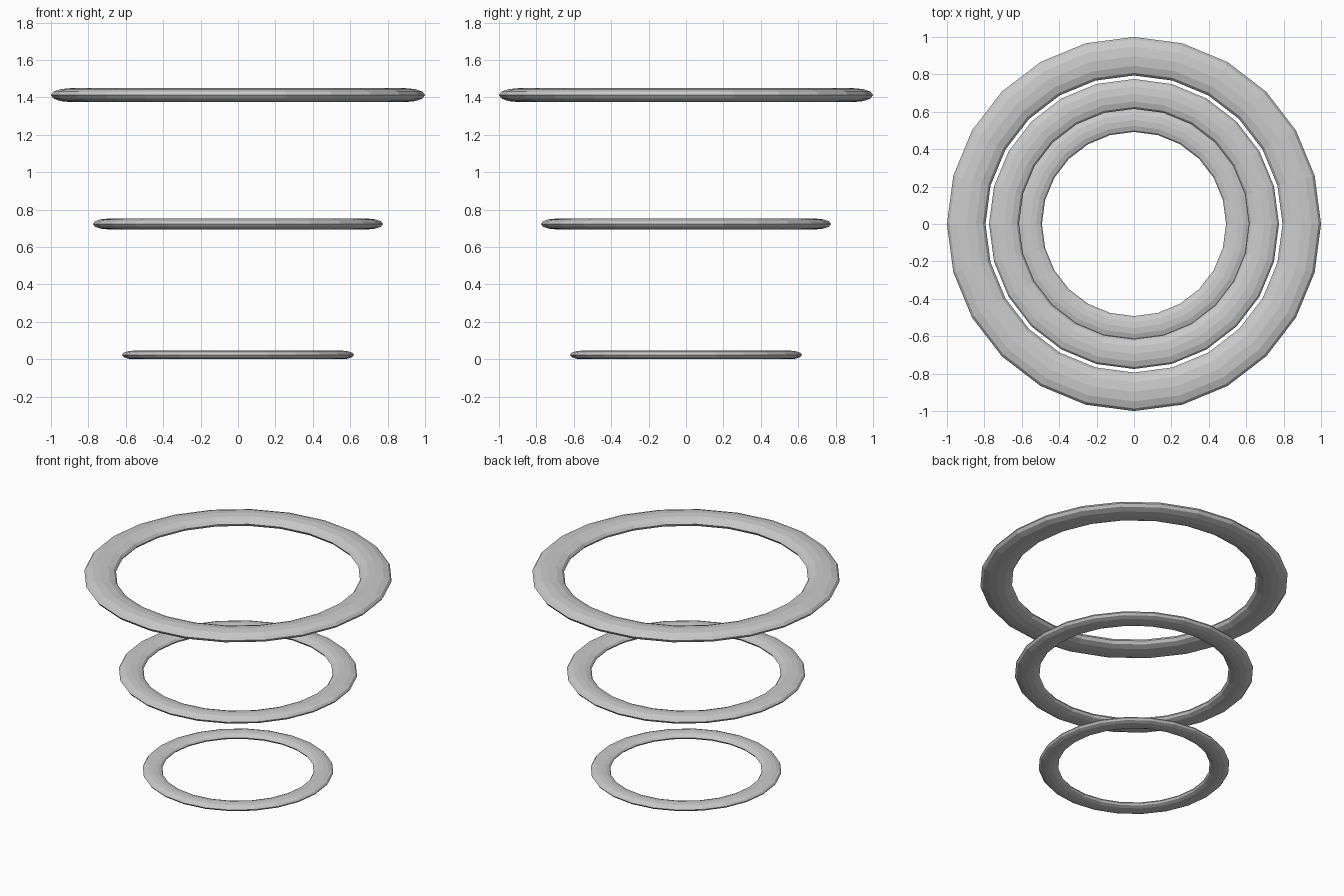
import bpy

if "Cube" in bpy.data.objects:
    bpy.data.objects.remove(bpy.data.objects["Cube"])

# Single plain grey for all rings
grey = bpy.data.materials.new("light_grey")
grey.diffuse_color = (0.6, 0.6, 0.6, 1)
grey.use_nodes = True
grey.node_tree.nodes["Principled BSDF"].inputs["Base Color"].default_value = grey.diffuse_color


def ring(name, size, z):
    """Flattened low-poly torus with outer radius `size`, centred at height z."""
    bpy.ops.mesh.primitive_torus_add(
        major_segments=24, minor_segments=12,
        major_radius=0.897 * size, minor_radius=0.103 * size,
        location=(0, 0, z))
    obj = bpy.context.object
    obj.name = name
    obj.scale.z = 0.36  # squash the tube
    bpy.ops.object.transform_apply(location=False, rotation=False, scale=True)
    obj.data.materials.append(grey)


# Three rings, widening upward
ring("bottom_ring", 0.62, 0.023)
ring("middle_ring", 0.775, 0.723)
ring("top_ring", 1.0, 1.412)
